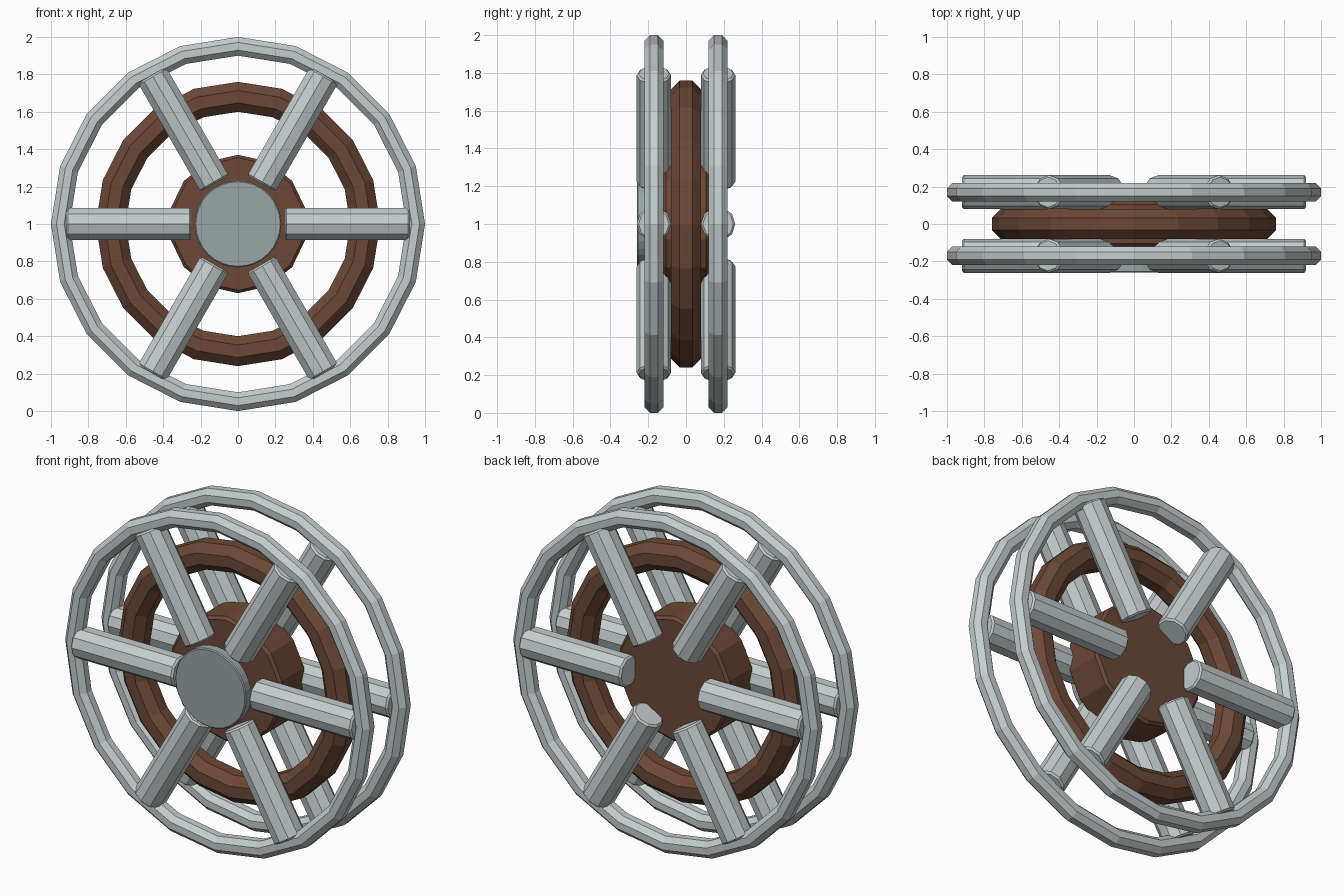
import bpy, bmesh
from math import pi, sin, cos, radians
from mathutils import Matrix

if "Cube" in bpy.data.objects:
    bpy.data.objects.remove(bpy.data.objects["Cube"])

CZ = 1.0  # height of the wheel axis


def material(name, rgb):
    m = bpy.data.materials.new(name)
    m.diffuse_color = (*rgb, 1)
    m.use_nodes = True
    m.node_tree.nodes["Principled BSDF"].inputs["Base Color"].default_value = m.diffuse_color
    return m


STEEL = material("pale_steel", (0.55, 0.62, 0.61))
CAP = material("dark_steel", (0.32, 0.38, 0.38))
WOOD = material("brown", (0.15, 0.065, 0.037))


def make_object(name, bm, mat, bevel=0):
    bmesh.ops.recalc_face_normals(bm, faces=bm.faces)
    me = bpy.data.meshes.new(name)
    bm.to_mesh(me)
    bm.free()
    me.materials.append(mat)
    ob = bpy.data.objects.new(name, me)
    bpy.context.collection.objects.link(ob)
    if bevel:
        mod = ob.modifiers.new("edge", 'BEVEL')
        mod.width = bevel
        mod.segments = 1
        mod.limit_method = 'ANGLE'
        mod.angle_limit = radians(60)
    return ob


def ring(name, y, major, half, mat, n=20, m=8):
    """Low-poly torus around the y axis; half is the section's half width."""
    bm = bmesh.new()
    r = half / cos(pi / m)
    loops = []
    for i in range(n):
        a = 2 * pi * i / n
        loop = []
        for j in range(m):
            b = 2 * pi * (j + 0.5) / m
            d = major + r * cos(b)
            loop.append(bm.verts.new((d * sin(a), y + r * sin(b), CZ + d * cos(a))))
        loops.append(loop)
    for i in range(n):
        p, q = loops[i], loops[(i + 1) % n]
        for j in range(m):
            k = (j + 1) % m
            bm.faces.new((p[j], p[k], q[k], q[j]))
    return make_object(name, bm, mat)


def cylinder(name, radius, depth, sides, matrix, mat, bevel):
    bm = bmesh.new()
    bmesh.ops.create_cone(bm, cap_ends=True, segments=sides, radius1=radius,
                          radius2=radius, depth=depth, matrix=matrix)
    return make_object(name, bm, mat, bevel)


def disc(name, radius, y0, y1, sides, mat, bevel):
    mx = Matrix.Translation((0, (y0 + y1) / 2, CZ)) @ Matrix.Rotation(pi / 2, 4, 'X')
    return cylinder(name, radius, abs(y1 - y0), sides, mx, mat, bevel)


# Central brown rim and hub, with a steel cap on the front only
ring("inner_rim", 0, 0.68, 0.08, WOOD)
disc("hub", 0.37, -0.12, 0.12, 14, WOOD, 0.015)
disc("hub_cap", 0.232, -0.26, -0.20, 32, CAP, 0.006)

# Outer hoop and six spokes on each side
for side, y in (("front", -0.17), ("back", 0.17)):
    ring(side + "_hoop", y, 0.95, 0.05, STEEL)
    for i in range(6):
        mx = (Matrix.Translation((0, y, CZ))
              @ Matrix.Rotation(radians(90 + 60 * i), 4, 'Y')
              @ Matrix.Translation((0, 0, 0.585)))
        cylinder(f"{side}_spoke_{i + 1}", 0.091, 0.67, 10, mx, STEEL, 0.01)
